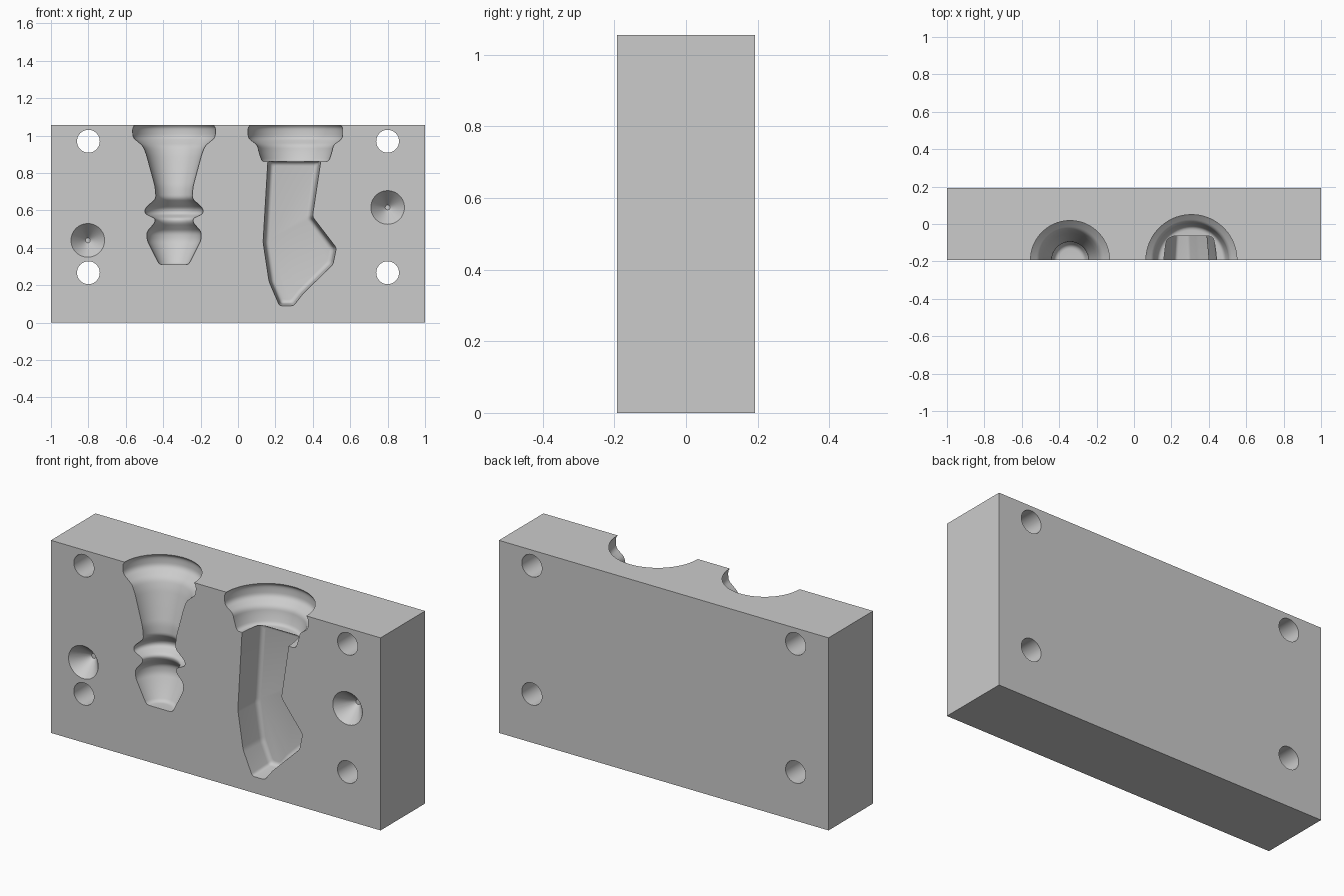
import bpy, bmesh, math
from mathutils import Vector

cube = bpy.data.objects.get("Cube")
if cube:
    bpy.data.objects.remove(cube, do_unlink=True)

FRONT, HEIGHT = -0.193, 1.056

grey = bpy.data.materials.new("mould_grey")
grey.use_nodes = True
grey.diffuse_color = (0.6, 0.6, 0.6, 1)
grey.node_tree.nodes["Principled BSDF"].inputs["Base Color"].default_value = (0.6, 0.6, 0.6, 1)


def finish(name, bm):
    bmesh.ops.recalc_face_normals(bm, faces=bm.faces)
    mesh = bpy.data.meshes.new(name)
    bm.to_mesh(mesh)
    bm.free()
    mesh.materials.append(grey)
    obj = bpy.data.objects.new(name, mesh)
    bpy.context.collection.objects.link(obj)
    return obj


def rounded(points, size, closed=False, steps=4):
    """Replace each corner of a polyline with a short curve."""
    pts = [Vector(p) for p in points]
    n, out = len(pts), []
    for i, p in enumerate(pts):
        if not closed and i in (0, n - 1):
            out.append(p)
            continue
        a, b = pts[i - 1] - p, pts[(i + 1) % n] - p
        a = p + a.normalized() * min(size, a.length * 0.45)
        b = p + b.normalized() * min(size, b.length * 0.45)
        for k in range(steps + 1):
            t = k / steps
            out.append(a * (1 - t) ** 2 + p * 2 * t * (1 - t) + b * t * t)
    return out


def inset(points, dist):
    """Move every side of a counter-clockwise polygon inward."""
    pts = [Vector(p) for p in points]
    out = []
    for i, p in enumerate(pts):
        d0 = (p - pts[i - 1]).normalized()
        d1 = (pts[(i + 1) % len(pts)] - p).normalized()
        n0, n1 = Vector((-d0.y, d0.x)), Vector((-d1.y, d1.x))
        out.append(p + (n0 + n1) * dist / (1 + n0.dot(n1)))
    return out


def loft(name, rings):
    """Closed solid through a list of equally sized rings."""
    bm = bmesh.new()
    loops = [[bm.verts.new(p) for p in ring] for ring in rings]
    n = len(loops[0])
    for lo, hi in zip(loops, loops[1:]):
        for i in range(n):
            j = (i + 1) % n
            bm.faces.new((lo[i], lo[j], hi[j], hi[i]))
    bm.faces.new(loops[0])
    bm.faces.new(loops[-1])
    return finish(name, bm)


def turned(name, x, profile, size=0.018, sides=64):
    """Upright turned shape from (radius, height) points."""
    angles = [2 * math.pi * (i + 0.5) / sides for i in range(sides)]
    return loft(name, [[(x + r * math.cos(a), FRONT + r * math.sin(a), z) for a in angles]
                       for r, z in rounded(profile, size)])


def drilled(name, x, z, stations, sides=48):
    """Round hole along y from (depth, radius) stations."""
    angles = [2 * math.pi * i / sides for i in range(sides)]
    return loft(name, [[(x + r * math.cos(a), FRONT + d, z + r * math.sin(a)) for a in angles]
                       for d, r in stations])


# Solid block
bm = bmesh.new()
bmesh.ops.create_cube(bm, size=1)
for v in bm.verts:
    v.co = (v.co.x * 2, v.co.y * -2 * FRONT, (v.co.z + 0.5) * HEIGHT)
block = finish("mould_block", bm)

# Stepped plug cavity
cutters = [turned("plug_cavity", -0.342, [
    (0.205, 1.07), (0.212, 1.054), (0.222, 1.04), (0.220, 0.99), (0.166, 0.945),
    (0.148, 0.90), (0.102, 0.73), (0.096, 0.665), (0.155, 0.61), (0.155, 0.582),
    (0.102, 0.558), (0.102, 0.535), (0.146, 0.485), (0.144, 0.44), (0.078, 0.31), (0.02, 0.31)])]

# Collar above the lever cavity
cutters.append(turned("collar_cavity", 0.307, [
    (0.236, 1.07), (0.244, 1.054), (0.254, 1.04), (0.252, 0.985), (0.203, 0.95),
    (0.196, 0.915), (0.178, 0.861), (0.05, 0.861)]))

# Bent lever cavity with drafted walls and a rounded floor edge
lever = [(0.16, 0.872), (0.134, 0.43), (0.166, 0.22), (0.222, 0.09), (0.297, 0.09), (0.345, 0.152),
         (0.508, 0.312), (0.526, 0.40), (0.398, 0.567), (0.444, 0.872)]
sections = [(-0.05, 0), (0, 0), (0.128, 0.011)]
for k in range(1, 5):
    a = k * math.pi / 8
    sections.append((0.128 + 0.025 * math.sin(a), 0.011 + 0.022 * (1 - math.cos(a))))
cutters.append(loft("lever_cavity", [
    [(p.x, FRONT + d, p.y) for p in rounded(inset(lever, w), 0.014, True)] for d, w in sections]))

# Bolt holes and conical locating sockets
for x in (-0.8, 0.8):
    for z in (0.267, 0.97):
        cutters.append(drilled("bolt_hole", x, z, [(-0.1, 0.061), (0.5, 0.061)]))
for x, z in ((-0.803, 0.44), (0.8, 0.616)):
    cutters.append(drilled("locating_socket", x, z, [(-0.02, 0.107), (0.09, 0.013)]))

# Cut everything from the block
for cutter in cutters:
    mod = block.modifiers.new(cutter.name, "BOOLEAN")
    mod.operation, mod.solver, mod.object = "DIFFERENCE", "EXACT", cutter
bpy.context.view_layer.update()
graph = bpy.context.evaluated_depsgraph_get()
result = bpy.data.meshes.new_from_object(block.evaluated_get(graph))
block.modifiers.clear()
block.data = result
for cutter in cutters:
    bpy.data.objects.remove(cutter, do_unlink=True)

bpy.ops.object.select_all(action="DESELECT")
block.select_set(True)
bpy.context.view_layer.objects.active = block
bpy.ops.object.shade_smooth_by_angle(angle=math.radians(32))
